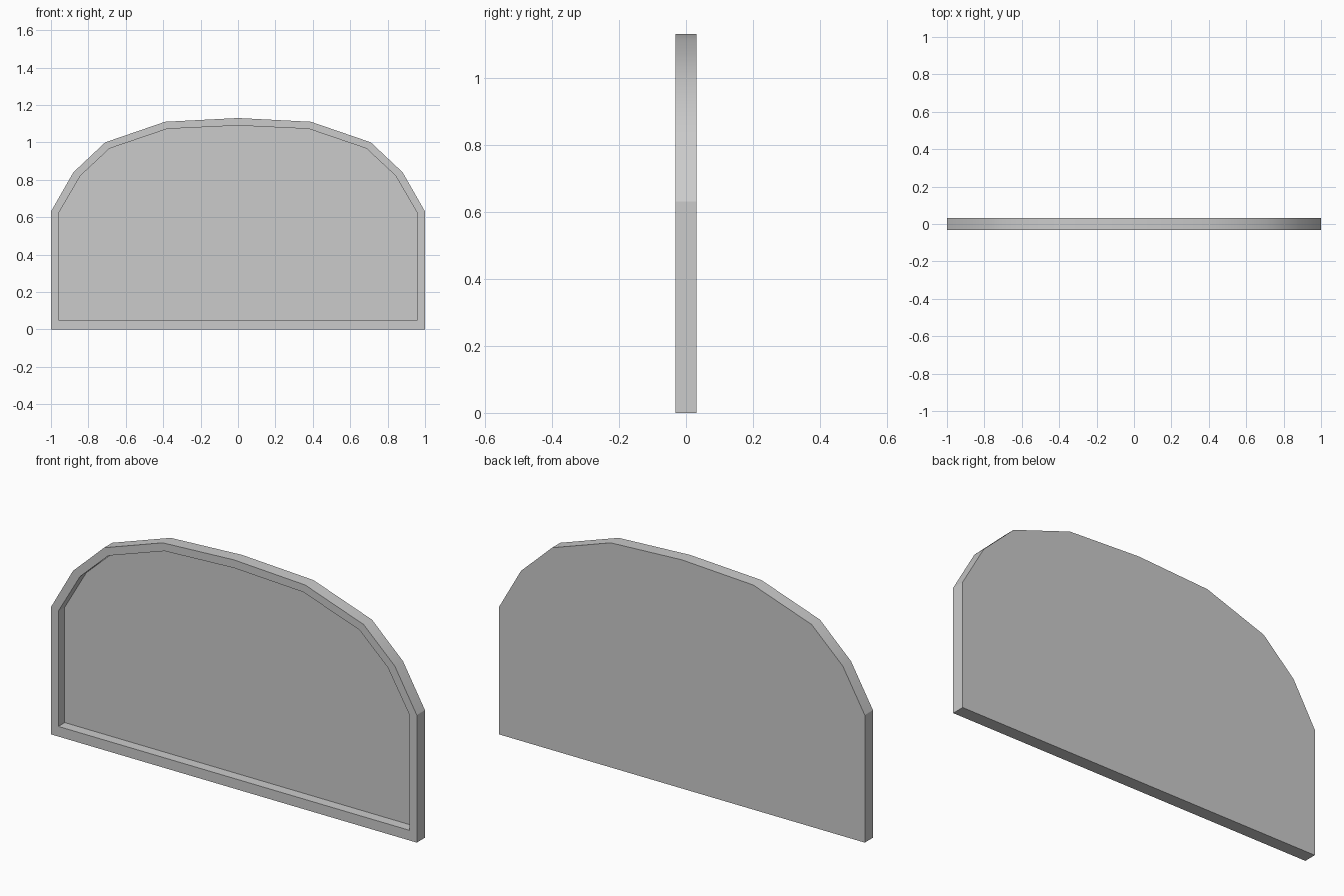
import bpy, bmesh, math

if "Cube" in bpy.data.objects:
    bpy.data.objects.remove(bpy.data.objects["Cube"])

HALF = 0.032      # half thickness
FLOOR = 0.018     # y of the recessed panel

def outline(half):
    """Mirror a right-hand half profile (bottom to crown) into a closed loop."""
    return half + [(-x, z) for x, z in reversed(half) if x > 0]

outer = outline([(1, 0), (1, .63), (.88, .84), (.71, 1.0), (.39, 1.11), (0, 1.13)])
inner = outline([(.96, .05), (.96, .62), (.842, .822), (.687, .967), (.379, 1.072), (0, 1.09)])

bm = bmesh.new()

def ring(pts, y):
    return [bm.verts.new((x, y, z)) for x, z in pts]

def bridge(a, b):
    n = len(a)
    for i in range(n):
        j = (i + 1) % n
        bm.faces.new((a[i], a[j], b[j], b[i]))

# Back face, outer side, front rim, recess wall, recessed panel
back, front = ring(outer, HALF), ring(outer, -HALF)
lip, floor = ring(inner, -HALF), ring(inner, FLOOR)
bm.faces.new(back)
bridge(back, front)
bridge(front, lip)
bridge(lip, floor)
bm.faces.new(floor)
bmesh.ops.recalc_face_normals(bm, faces=bm.faces)

mesh = bpy.data.meshes.new("arched_panel")
bm.to_mesh(mesh)
bm.free()
panel = bpy.data.objects.new("arched_panel", mesh)
bpy.context.collection.objects.link(panel)

# Smooth along the arch, sharp at the corners and rims
bpy.context.view_layer.objects.active = panel
panel.select_set(True)
bpy.ops.object.shade_smooth_by_angle(angle=math.radians(28))
